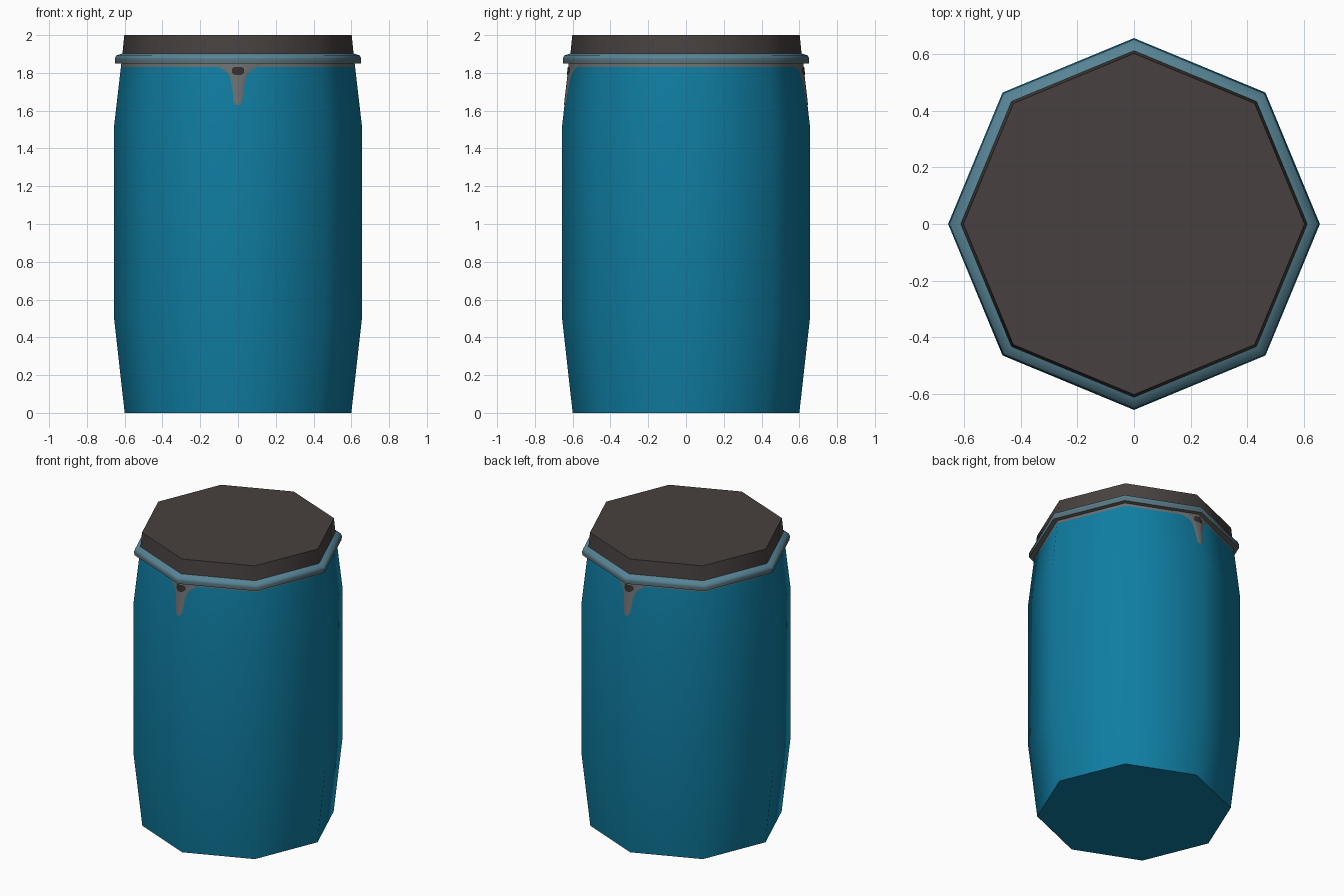
import bpy, math

if "Cube" in bpy.data.objects:
    bpy.data.objects.remove(bpy.data.objects["Cube"])

SIDES = 8


def material(name, rgb):
    m = bpy.data.materials.new(name)
    m.diffuse_color = (*rgb, 1)
    m.use_nodes = True
    m.node_tree.nodes["Principled BSDF"].inputs["Base Color"].default_value = m.diffuse_color
    return m


blue = material("barrel blue", (0.005, 0.205, 0.36))
lid_grey = material("lid dark grey", (0.064, 0.053, 0.050))
rim_blue = material("rim pale blue", (0.095, 0.23, 0.30))
rim_side = material("rim slate", (0.10, 0.17, 0.20))
drip_grey = material("worn grey", (0.15, 0.16, 0.165))
hole_dark = material("hole dark brown", (0.035, 0.028, 0.026))


def make(name, verts, faces, mats, indices):
    me = bpy.data.meshes.new(name)
    me.from_pydata(verts, [], faces)
    for m in mats:
        me.materials.append(m)
    for p, i in zip(me.polygons, indices):
        p.material_index = i
    ob = bpy.data.objects.new(name, me)
    bpy.context.collection.objects.link(ob)
    bpy.ops.object.select_all(action='DESELECT')
    ob.select_set(True)
    bpy.context.view_layer.objects.active = ob
    bpy.ops.object.shade_smooth_by_angle(angle=math.radians(50))
    return ob


def lathe(name, profile, mats, bands, closed=False):
    """Spin (radius, z) points into an octagonal shell; bands = material per band."""
    n = len(profile)
    verts = [(r * math.cos(k * math.tau / SIDES), r * math.sin(k * math.tau / SIDES), z)
             for r, z in profile for k in range(SIDES)]
    faces, idx = [], []
    for i in range(n if closed else n - 1):
        a, b = i * SIDES, (i + 1) % n * SIDES
        for k in range(SIDES):
            q = (k + 1) % SIDES
            faces.append((a + k, a + q, b + q, b + k))
            idx.append(bands[i])
    if not closed:
        faces += [tuple(reversed(range(SIDES))), tuple(range((n - 1) * SIDES, n * SIDES))]
        idx += [bands[0], bands[-1]]
    return make(name, verts, faces, mats, idx)


# Body with tapered ends, worn strip under the rim, dark lid on top
lathe("barrel_body",
      [(0.60, 0), (0.656, 0.5), (0.656, 1.52), (0.62, 1.83), (0.613, 1.89), (0.602, 2.0)],
      [blue, drip_grey, lid_grey], [0, 0, 0, 1, 2])

# Clamp ring around the lid
lathe("clamp_ring",
      [(0.60, 1.85), (0.65, 1.85), (0.652, 1.875), (0.645, 1.892), (0.607, 1.905)],
      [drip_grey, rim_side, rim_blue], [0, 1, 2, 2, 0], closed=True)


def plate(name, rows, mat, offset, side):
    """Thin patch wrapped over the front or back corner; rows = (z, half width)."""
    verts, faces = [], []
    for z, w in rows:
        r = 0.656 - 0.036 * (z - 1.52) / 0.31 + offset
        for u in (-w, 0, w):
            verts.append((u, side * (r - abs(u) * math.tan(math.pi / SIDES)), z))
    for i in range(len(rows) - 1):
        for j in (0, 1):
            a = i * 3 + j
            f = (a, a + 3, a + 4, a + 1)
            faces.append(f if side < 0 else f[::-1])
    make(name, verts, faces, [mat], [0] * len(faces))


# Painted drip and bung hole at front and back
for label, side in (("front", -1), ("back", 1)):
    plate(label + "_drip",
          [(1.85, 0.15), (1.825, 0.09), (1.80, 0.055), (1.77, 0.04), (1.70, 0.028),
           (1.645, 0.022), (1.63, 0.008)], drip_grey, 0.003, side)
    plate(label + "_hole",
          [(1.832, 0.018), (1.822, 0.033), (1.80, 0.033), (1.788, 0.015)],
          hole_dark, 0.006, side)
